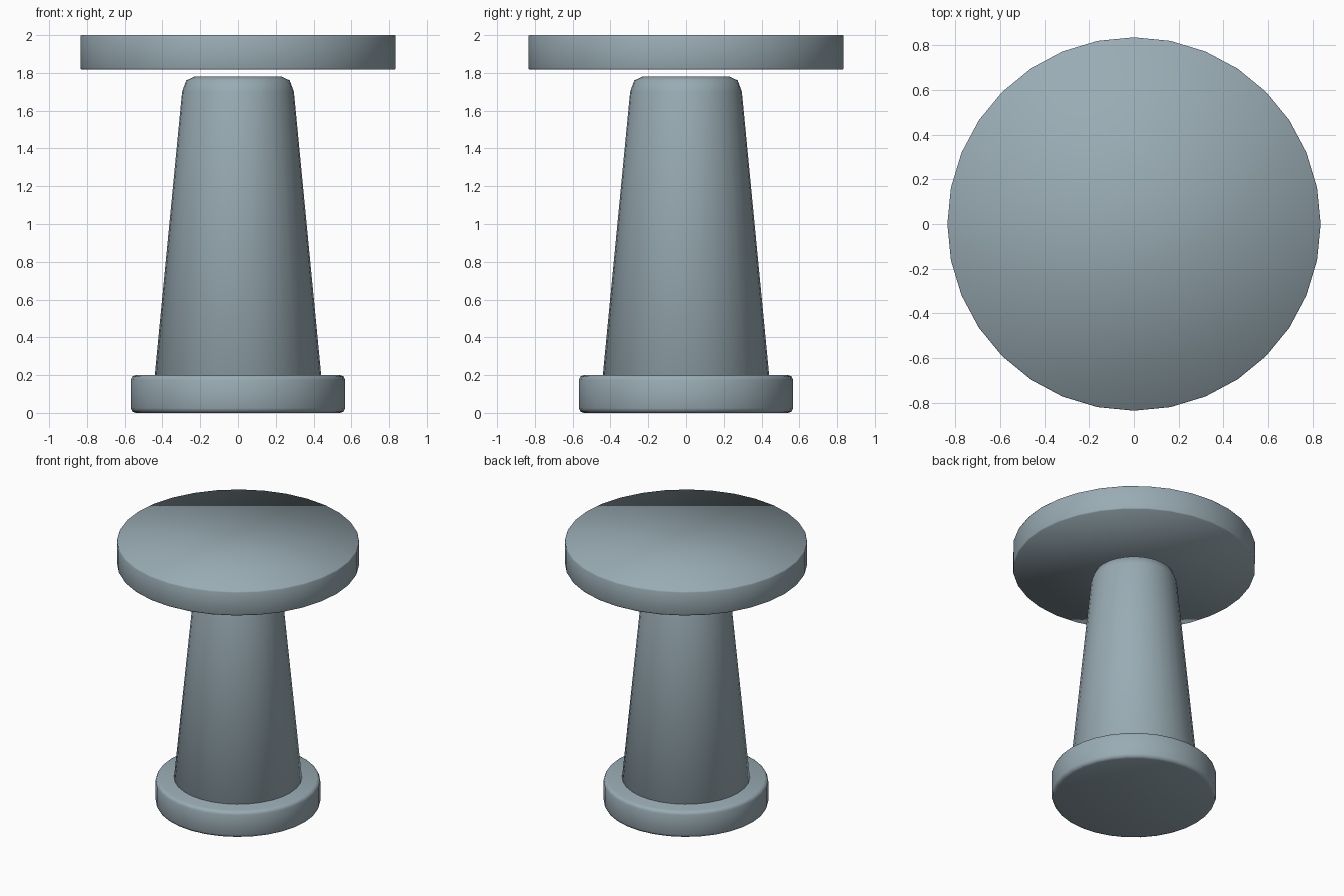
import bpy, bmesh
from math import cos, sin, tau

if "Cube" in bpy.data.objects:
    bpy.data.objects.remove(bpy.data.objects["Cube"])

SIDES = 32

# Slate grey shared by all parts
slate = bpy.data.materials.new("slate")
slate.diffuse_color = (0.32, 0.41, 0.456, 1)
slate.use_nodes = True
slate.node_tree.nodes["Principled BSDF"].inputs["Base Color"].default_value = slate.diffuse_color


def lathe(name, profile):
    """Revolve (radius, z) points around z and cap both ends."""
    bm = bmesh.new()
    rings = [[bm.verts.new((r * cos(tau * i / SIDES), r * sin(tau * i / SIDES), z))
              for i in range(SIDES)] for r, z in profile]
    for low, high in zip(rings, rings[1:]):
        for i in range(SIDES):
            j = (i + 1) % SIDES
            bm.faces.new((low[i], low[j], high[j], high[i]))
    bm.faces.new(rings[0][::-1])
    bm.faces.new(rings[-1])
    for f in bm.faces:
        f.smooth = True
    mesh = bpy.data.meshes.new(name)
    bm.to_mesh(mesh)
    bm.free()
    mesh.materials.append(slate)
    obj = bpy.data.objects.new(name, mesh)
    bpy.context.collection.objects.link(obj)
    return obj


# Round foot with softly rounded rims
R, b, c = 0.567, 0.025, 0.0075
lathe("base", [(R - b, 0), (R - c, c), (R, b),
               (R, 0.2 - b), (R - c, 0.2 - c), (R - b, 0.2)])

# Tapered column with a rounded upper end, sunk into the foot
lathe("column", [(0.40, 0.10), (0.43, 0.11), (0.447, 0.13), (0.296, 1.70),
                 (0.274, 1.760), (0.232, 1.78)])

# Floating round top with a fine steep chamfer, shaded soft across the rim
R, dr, dz = 0.835, 0.004, 0.009
lathe("table_top", [(R - dr, 1.817), (R, 1.817 + dz), (R, 2 - dz), (R - dr, 2)])
